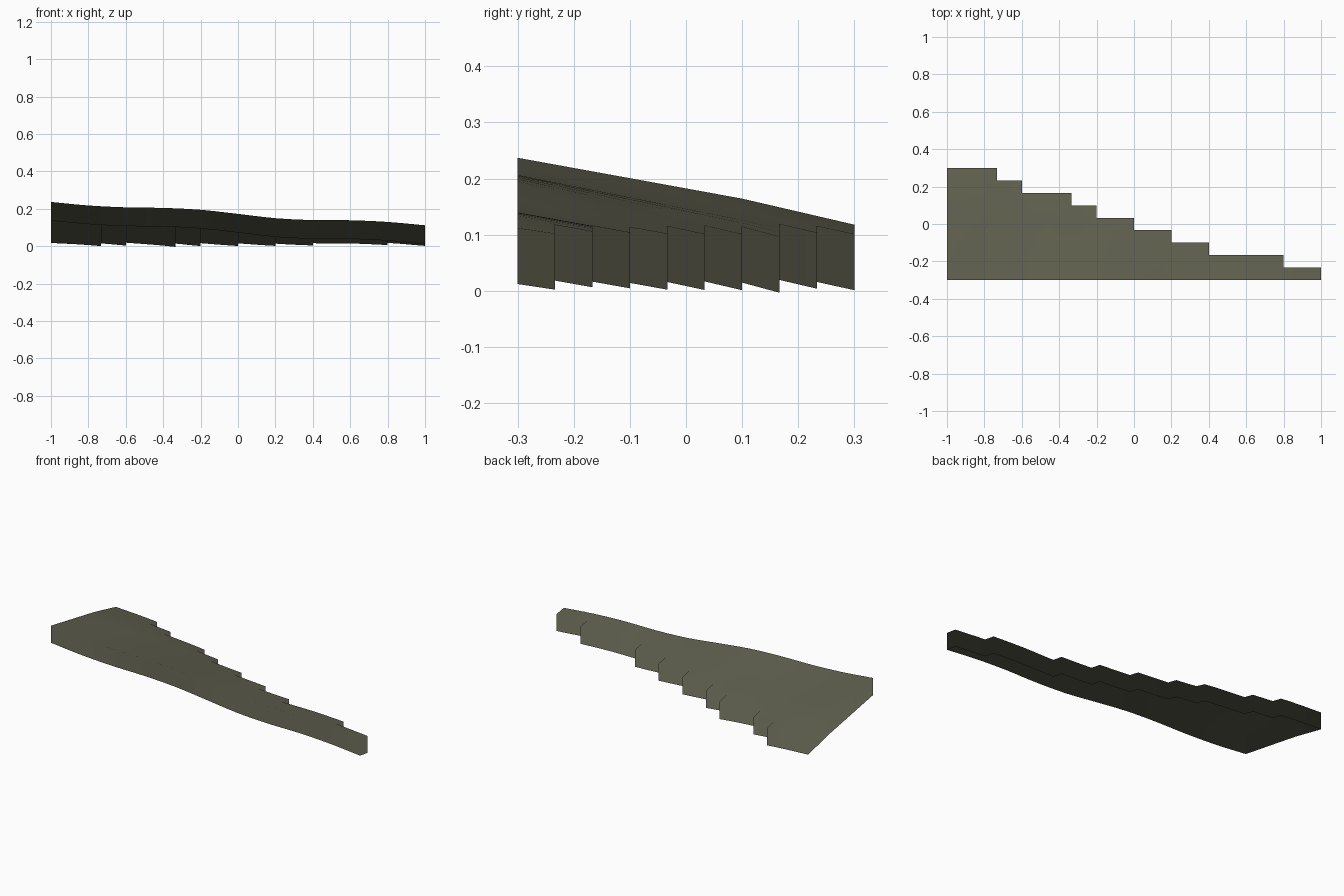
import bpy
import bmesh
from mathutils import Vector

cube = bpy.data.objects.get("Cube")
if cube:
    bpy.data.objects.remove(cube, do_unlink=True)

CELL = 1 / 15
THICKNESS = 0.1
ROW_LENGTHS = [30, 27, 21, 18, 15, 12, 10, 6, 4]  # cells per row, front to back

# Front edge height and backward fall, sampled evenly along x
HEIGHTS = [0.237, 0.218, 0.208, 0.205, 0.195, 0.173, 0.15, 0.14, 0.139, 0.13, 0.112]
FALLS = [0.182, 0.169, 0.183, 0.21, 0.235, 0.215, 0.18, 0.178, 0.18, 0.178, 0.15]


def sample(values, x):
    """Smooth interpolation through evenly spaced values over x = -1..1."""
    t = (x + 1) / 2 * (len(values) - 1)
    i = max(0, min(int(t), len(values) - 2))
    t -= i
    b, c = values[i], values[i + 1]
    a = values[i - 1] if i > 0 else 2 * b - c
    d = values[i + 2] if i + 2 < len(values) else 2 * c - b
    return b + t / 2 * (c - a + t * (2 * a - 5 * b + 4 * c - d + t * (3 * (b - c) + d - a)))


def surface(x, y):
    """Height of the rolling top, a little steeper towards the back."""
    back = y + 0.3
    return sample(HEIGHTS, x) - sample(FALLS, x) * back - 0.05 * max(0, back - 0.4)


def slope_normal(x, y, step=0.02):
    """Upward normal of the rolling top."""
    dx = surface(x + step, y) - surface(x - step, y)
    dy = surface(x, y + step) - surface(x, y - step)
    return Vector((-dx, -dy, 2 * step)).normalized()


# Stepped sheet of square cells following the slope
bm = bmesh.new()
grid = {}


def corner(col, row):
    if (col, row) not in grid:
        x, y = col * CELL - 1, row * CELL - 0.3
        grid[col, row] = bm.verts.new((x, y, surface(x, y)))
    return grid[col, row]


for row, length in enumerate(ROW_LENGTHS):
    for col in range(length):
        bm.faces.new([corner(col, row), corner(col + 1, row),
                      corner(col + 1, row + 1), corner(col, row + 1)])

# Skirt walls hanging from the outline, open underneath
outline = [e for e in bm.edges if e.is_boundary]
result = bmesh.ops.extrude_edge_only(bm, edges=outline)
lower = [v for v in result["geom"] if isinstance(v, bmesh.types.BMVert)]
bmesh.ops.translate(bm, verts=lower, vec=(0, 0, -THICKNESS))
for face in bm.faces:
    face.smooth = True

mesh = bpy.data.meshes.new("sloping_ground")
bm.to_mesh(mesh)
bm.free()
ground = bpy.data.objects.new("sloping_ground", mesh)
bpy.context.collection.objects.link(ground)

# Walls share the smooth shading of the top
mesh.normals_split_custom_set_from_vertices(
    [slope_normal(v.co.x, v.co.y) for v in mesh.vertices])

# Olive grey earth
color = (0.119, 0.119, 0.08, 1)
earth = bpy.data.materials.new("olive_grey")
earth.use_nodes = True
earth.diffuse_color = color
earth.node_tree.nodes["Principled BSDF"].inputs["Base Color"].default_value = color
mesh.materials.append(earth)
